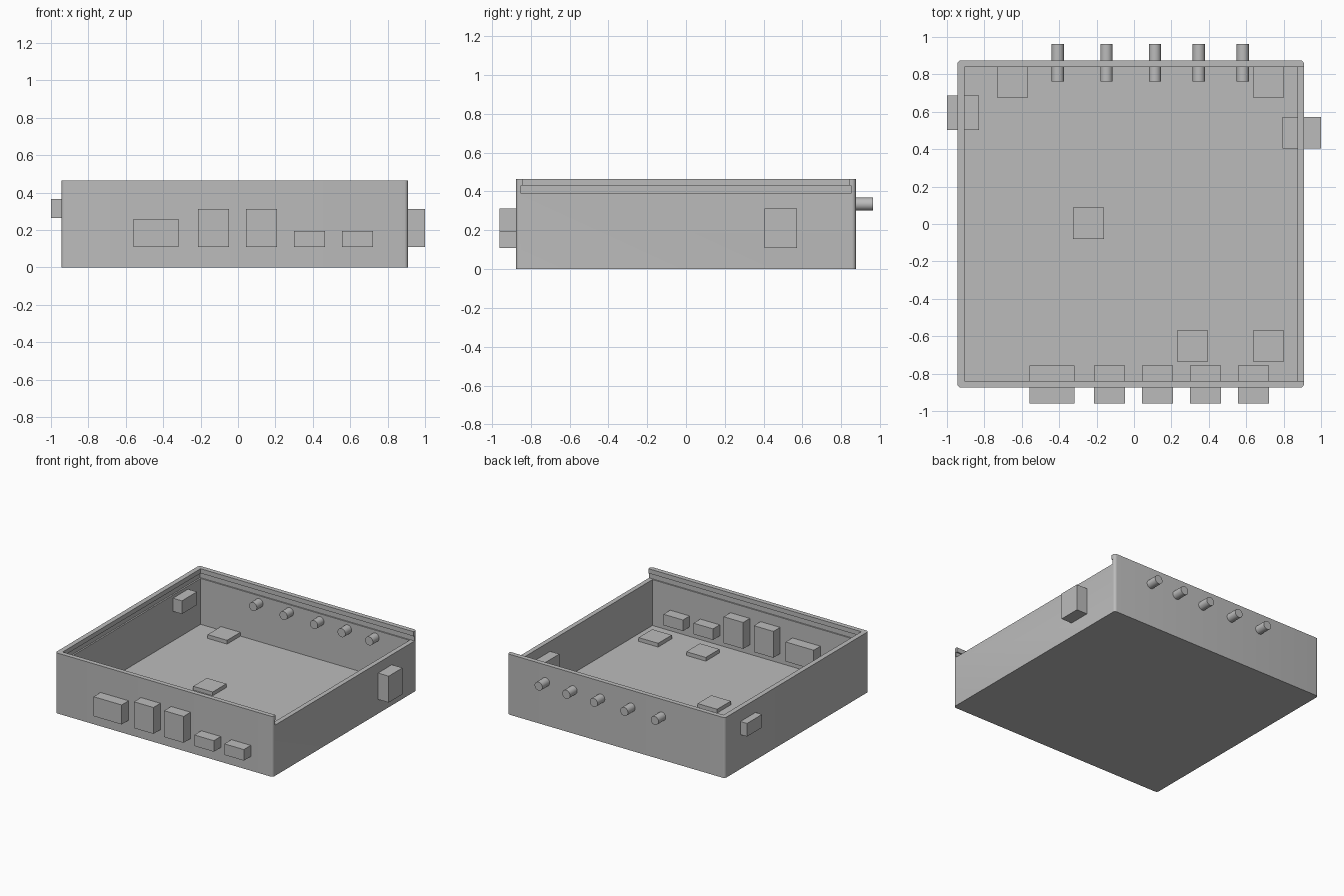
import bpy
import bmesh
from math import pi

cube = bpy.data.objects.get("Cube")
if cube:
    bpy.data.objects.remove(cube, do_unlink=True)

# One plain grey for the whole model
grey = bpy.data.materials.new("plain_grey")
grey.use_nodes = True
colour = (0.5, 0.5, 0.5, 1)
grey.diffuse_color = colour
grey.node_tree.nodes["Principled BSDF"].inputs["Base Color"].default_value = colour


def box(name, xs, ys, zs, corner=0):
    """Box between limits, with optionally rounded vertical corners."""
    bm = bmesh.new()
    bmesh.ops.create_cube(bm, size=1)
    for v in bm.verts:
        v.co = [lim[0] if c < 0 else lim[1] for c, lim in zip(v.co, (xs, ys, zs))]
    if corner:
        upright = [e for e in bm.edges
                   if abs(e.verts[0].co.z - e.verts[1].co.z) > 0.01]
        bmesh.ops.bevel(bm, geom=upright, offset=corner, segments=5,
                        profile=0.5, affect='EDGES')
    mesh = bpy.data.meshes.new(name)
    bm.to_mesh(mesh)
    bm.free()
    mesh.materials.append(grey)
    obj = bpy.data.objects.new(name, mesh)
    bpy.context.collection.objects.link(obj)
    return obj


def select_only(obj):
    bpy.ops.object.select_all(action='DESELECT')
    obj.select_set(True)
    bpy.context.view_layer.objects.active = obj


def cut(target, cutter):
    cutter.hide_render = True
    mod = target.modifiers.new("cut", 'BOOLEAN')
    mod.operation = 'DIFFERENCE'
    mod.solver = 'EXACT'
    mod.object = cutter
    select_only(target)
    bpy.ops.object.modifier_apply(modifier=mod.name)
    bpy.data.objects.remove(cutter, do_unlink=True)


# Open tray: cavity, lid groove on three sides, lid entry over the left wall
tray = box("tray", (-0.944, 0.909), (-0.875, 0.875), (0, 0.465), corner=0.02)
cut(tray, box("cavity", (-0.906, 0.873), (-0.839, 0.839), (0.037, 0.6)))
cut(tray, box("lid_groove", (-0.918, 1.1), (-0.849, 0.849), (0.39, 0.43)))
cut(tray, box("lid_entry", (0.8, 1.1), (-0.839, 0.839), (0.41, 0.6)))
select_only(tray)
bpy.ops.object.shade_smooth_by_angle(angle=pi / 6)

# Blocks through the front wall: x limits and top height
front_blocks = [(-0.558, -0.319, 0.26), (-0.214, -0.048, 0.313),
                (0.043, 0.209, 0.313), (0.3, 0.466, 0.195), (0.556, 0.722, 0.195)]
for i, (x0, x1, top) in enumerate(front_blocks):
    box(f"front_block_{i + 1}", (x0, x1), (-0.96, -0.757), (0.11, top))

# Blocks through the side walls
box("left_block", (0.795, 1), (0.405, 0.573), (0.11, 0.313))
box("right_block", (-1, -0.83), (0.503, 0.686), (0.265, 0.366))

# Round pins through the back wall
for i, x in enumerate((-0.407, -0.147, 0.112, 0.347, 0.582)):
    bpy.ops.mesh.primitive_cylinder_add(vertices=32, radius=0.033, depth=0.2,
                                        location=(x, 0.863, 0.335),
                                        rotation=(pi / 2, 0, 0))
    pin = bpy.context.object
    pin.name = f"back_pin_{i + 1}"
    pin.data.materials.append(grey)
    bpy.ops.object.shade_smooth_by_angle(angle=pi / 6)

# Square pads on the floor
pads = [(-0.65, 0.76), (0.719, 0.76), (-0.243, 0.004), (0.313, -0.652), (0.719, -0.652)]
for i, (x, y) in enumerate(pads):
    box(f"floor_pad_{i + 1}", (x - 0.083, x + 0.083), (y - 0.083, y + 0.083), (0.03, 0.066))
